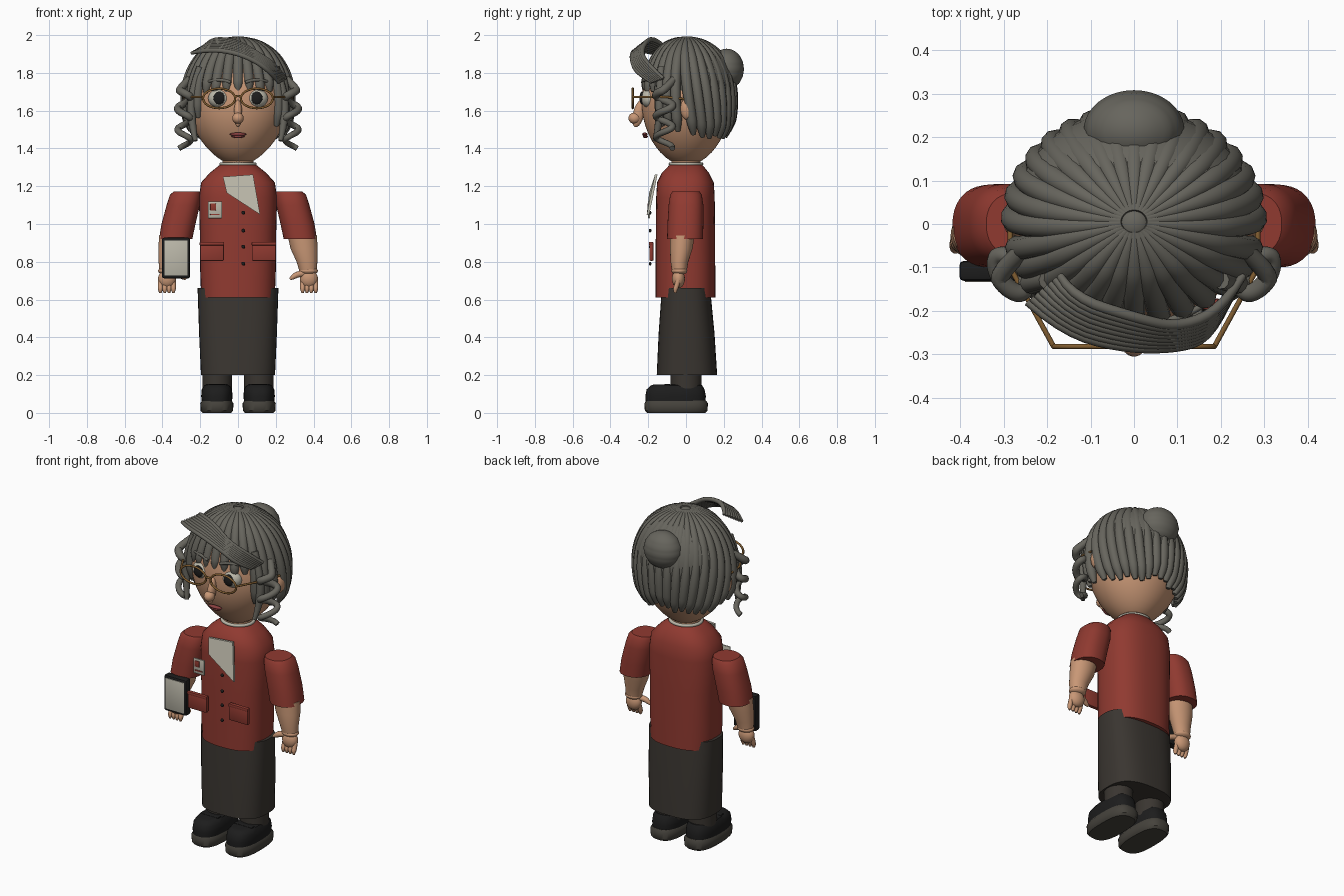
import bpy, bmesh, math, random
from mathutils import Vector, Matrix, Euler

if "Cube" in bpy.data.objects:
    bpy.data.objects.remove(bpy.data.objects["Cube"])
random.seed(4)
pi, sin, cos = math.pi, math.sin, math.cos

def mat(name, r, g, b):
    m = bpy.data.materials.new(name)
    m.diffuse_color = (r, g, b, 1)
    m.use_nodes = True
    m.node_tree.nodes["Principled BSDF"].inputs["Base Color"].default_value = m.diffuse_color
    return m

SKIN = mat("skin", .58, .31, .18)
HAIR = mat("hair", .135, .13, .11)
RED = mat("red_cloth", .28, .042, .03)
SKIRT = mat("skirt_cloth", .042, .036, .03)
BLACK = mat("black", .012, .012, .012)
SOLE = mat("sole", .06, .055, .045)
WHITE = mat("off_white", .5, .48, .4)
GOLD = mat("gold", .22, .11, .03)
LIP = mat("lip", .25, .05, .05)

def finish(o, m, angle=40):
    o.data.materials.clear()
    o.data.materials.append(m)
    bpy.ops.object.select_all(action='DESELECT')
    o.select_set(True)
    bpy.context.view_layer.objects.active = o
    bpy.ops.object.shade_smooth_by_angle(angle=math.radians(angle))
    return o

def from_bm(name, bm, m, angle=40):
    bmesh.ops.recalc_face_normals(bm, faces=bm.faces)
    me = bpy.data.meshes.new(name)
    bm.to_mesh(me)
    bm.free()
    o = bpy.data.objects.new(name, me)
    bpy.context.collection.objects.link(o)
    return finish(o, m, angle)

def ball(name, c, r, m, rot=(0, 0, 0), shape=None, seg=32):
    bm = bmesh.new()
    bmesh.ops.create_uvsphere(bm, u_segments=seg, v_segments=seg // 2, radius=1)
    if shape:
        for v in bm.verts:
            shape(v.co)
    bm.transform(Matrix.LocRotScale(Vector(c), Euler(rot), Vector(r)))
    return from_bm(name, bm, m)

def box(name, c, size, m, rot=(0, 0, 0), bev=.006):
    bm = bmesh.new()
    bmesh.ops.create_cube(bm, size=1, matrix=Matrix.Diagonal((*size, 1)))
    bmesh.ops.bevel(bm, geom=bm.edges[:], offset=bev, segments=2, affect='EDGES', profile=.5)
    bm.transform(Matrix.LocRotScale(Vector(c), Euler(rot), None))
    return from_bm(name, bm, m)

# stacked cross-sections: (cx, cy, z, rx, ry); p > 2 makes them boxier
def loft(name, secs, m, p=2.0, n=40):
    bm = bmesh.new()
    rings = []
    for cx, cy, z, rx, ry in secs:
        ring = []
        for i in range(n):
            c, s = cos(2 * pi * i / n), sin(2 * pi * i / n)
            ring.append(bm.verts.new((cx + rx * math.copysign(abs(c) ** (2 / p), c),
                                      cy + ry * math.copysign(abs(s) ** (2 / p), s), z)))
        rings.append(ring)
    for a, b in zip(rings, rings[1:]):
        for i in range(n):
            bm.faces.new((a[i], a[(i + 1) % n], b[(i + 1) % n], b[i]))
    bm.faces.new(rings[0])
    bm.faces.new(rings[-1])
    return from_bm(name, bm, m)

# bundle of round tubes; each path is a list of (x, y, z, radius)
def tubes(name, paths, m, smooth=True, cyclic=False):
    cu = bpy.data.curves.new(name, 'CURVE')
    cu.dimensions, cu.bevel_depth, cu.bevel_resolution = '3D', 1, 3
    cu.use_fill_caps = True
    for pts in paths:
        sp = cu.splines.new('NURBS' if smooth else 'POLY')
        sp.points.add(len(pts) - 1)
        for q, (x, y, z, r) in zip(sp.points, pts):
            q.co, q.radius = (x, y, z, 1), r
        sp.use_cyclic_u = cyclic
        if smooth:
            sp.order_u, sp.use_endpoint_u, sp.resolution_u = 3, not cyclic, 4
    tmp = bpy.data.objects.new(name + "_curve", cu)
    bpy.context.collection.objects.link(tmp)
    dg = bpy.context.evaluated_depsgraph_get()
    me = bpy.data.meshes.new_from_object(tmp.evaluated_get(dg))
    bpy.data.objects.remove(tmp)
    o = bpy.data.objects.new(name, me)
    bpy.context.collection.objects.link(o)
    return finish(o, m, 50)

# head, neck, face
def chin(v):
    if v.z < 0:
        v.x *= 1 - .2 * v.z * v.z
        v.y *= 1 - .08 * v.z * v.z
ball("head", (0, 0, 1.645), (.265, .235, .335), SKIN, shape=chin, seg=48)
loft("neck", [(0, 0, 1.26, .085, .08), (0, 0, 1.4, .08, .075)], SKIN)
ball("nose_bridge", (0, -.25, 1.585), (.022, .03, .075), SKIN, rot=(-.25, 0, 0))
ball("nose_tip", (0, -.272, 1.56), (.03, .033, .03), SKIN)
ball("upper_lip", (0, -.218, 1.475), (.045, .014, .009), LIP)
ball("lower_lip", (0, -.215, 1.463), (.034, .014, .008), LIP)
for s in (1, -1):
    ball("eyeball", (s * .1, -.195, 1.665), (.058, .045, .05), WHITE)
    ball("pupil", (s * .1, -.232, 1.667), (.03, .014, .034), BLACK)
    ball("ear", (s * .272, .01, 1.61), (.03, .04, .06), SKIN)
    tubes("eyebrow", [[(s * .04, -.23, 1.75, .008), (s * .1, -.225, 1.775, .01),
                       (s * .17, -.18, 1.75, .006)]], HAIR)
    # glasses
    tubes("lens_frame", [[(s * .1 + .085 * cos(a), -.282, 1.665 + .052 * sin(a), .006)
          for a in [2 * pi * i / 32 for i in range(32)]]], GOLD, False, True)
    tubes("temple_arm", [[(s * .185, -.282, 1.672, .006), (s * .285, -.1, 1.672, .006),
                          (s * .285, 0, 1.66, .006)]], GOLD, False)
tubes("glasses_bridge", [[(-.018, -.282, 1.67, .006), (0, -.285, 1.685, .006), (.018, -.282, 1.67, .006)]], GOLD)

# hair: scalp, radial strands, bun, swept fringe, side curls
ball("scalp", (0, .04, 1.715), (.272, .225, .262), HAIR)
strands = []
N = 30
for i in range(N):
    a = 2 * pi * (i + .5) / N
    front = -sin(a)
    t_end = 2.28 - random.random() * .18
    if front > .8:
        t_end = 1.36 + random.random() * .16
    elif front > .45:
        t_end = 1.8 + random.random() * .25
    path = []
    for k in range(13):
        t = .1 + (t_end - .1) * k / 12
        rr = sin(t) if t < pi / 2 else 1 - .32 * (t - pi / 2) ** 2
        b = a + .06 * t * t * cos(a) * (1 if front < .3 else .3)
        r = .012 + .016 * min(1, k / 4)
        if k == 12:
            r = .012
        path.append((.28 * rr * cos(b), .005 + (.245 if front < 0 else .225) * rr * sin(b), 1.66 + .322 * cos(t), r))
    strands.append(path)
tubes("hair_strands", strands, HAIR)
ball("hair_crown", (0, 0, 1.97), (.035, .035, .022), HAIR)

def grooves(v):
    f = 1 - .03 * abs(sin(v.z * 9))
    v.x *= f
    v.y *= f
ball("hair_bun", (0, .215, 1.82), (.116, .093, .108), HAIR, shape=grooves, seg=48)

outer = [(-.245, -.18, 1.905), (-.16, -.25, 1.925), (-.02, -.285, 1.91), (.1, -.285, 1.86), (.175, -.26, 1.80), (.215, -.18, 1.75)]
inner = [(-.17, -.12, 1.945), (-.14, -.17, 1.985), (0, -.215, 1.965), (.1, -.24, 1.905), (.2, -.2, 1.84), (.25, -.12, 1.77)]
W = 8
tubes("swept_fringe", [[(*Vector(o).lerp(Vector(n), j / (W - 1)), .009 if k in (0, 5) else .013)
      for k, (o, n) in enumerate(zip(outer, inner))] for j in range(W)], HAIR)
for s in (1, -1):
    path = [(s * .255, -.06, 1.77, .02)]
    for k in range(34):
        a = k * 2 * pi * 2.8 / 33
        path.append((s * (.285 + .036 * cos(a + .6)), -.115 - .045 * sin(a), 1.71 - .31 * k / 33, .022 - .007 * k / 33))
    tubes("side_curl", [path], HAIR)
    tubes("front_lock", [[(s * .2, -.13, 1.83, .02), (s * .25, -.14, 1.68, .024),
                          (s * .245, -.14, 1.53, .022), (s * .225, -.165, 1.44, .012)]], HAIR)

# tunic, skirt, collar
loft("tunic", [(0, -.003, .61, .195, .158), (0, -.003, .75, .2, .158), (0, -.003, .95, .202, .157),
               (0, -.003, 1.14, .207, .155), (0, -.003, 1.22, .195, .15), (0, -.003, 1.27, .15, .125),
               (0, 0, 1.31, .1, .09), (0, 0, 1.315, .085, .08)], RED, 2.5)
loft("skirt", [(0, .005, .2, .196, .16), (0, .003, .42, .206, .148), (0, 0, .66, .214, .128)], SKIRT, 2.7)
tubes("collar", [[(.09 * cos(a), .083 * sin(a), 1.318, .009)
      for a in [2 * pi * i / 32 for i in range(32)]]], WHITE, False, True)

# front details
bm = bmesh.new()
quad = [(-.08, -.168, 1.25), (.08, -.165, 1.262), (.117, -.208, 1.05), (-.06, -.195, 1.165)]
f = bm.faces.new([bm.verts.new(p) for p in quad])
ext = bmesh.ops.extrude_face_region(bm, geom=[f])
bmesh.ops.translate(bm, vec=(0, .014, 0), verts=[v for v in ext['geom'] if isinstance(v, bmesh.types.BMVert)])
from_bm("neckerchief", bm, WHITE)
for x in (-.138, .137):
    box("pocket", (x, -.183, .855), (.127, .022, .1), RED)
    box("pocket_flap", (x, -.188, .896), (.13, .018, .018), RED, bev=.004)
for z in (1.06, .965, .88, .79):
    ball("button", (.028, -.19, z), (.01, .007, .01), BLACK, seg=16)
box("badge", (-.122, -.195, 1.075), (.074, .01, .09), WHITE, bev=.003)
box("badge_photo", (-.132, -.201, 1.09), (.03, .006, .036), RED, bev=.002)
box("badge_stripe", (-.122, -.201, 1.05), (.05, .006, .007), RED, bev=.002)

# arms, hands, legs, shoes
for s in (1, -1):
    loft("sleeve", [(s * .33, -.005, .92, .088, .095), (s * .315, -.003, 1.0, .09, .095),
                    (s * .29, 0, 1.1, .088, .092), (s * .278, 0, 1.155, .082, .084),
                    (s * .27, 0, 1.172, .07, .072)], RED, 2.3)
    loft("forearm", [(s * .372, -.035, .745, .045, .038), (s * .365, -.035, .8, .055, .047),
                     (s * .35, -.025, .87, .072, .06), (s * .34, -.02, .94, .077, .065)], SKIN)
    ball("wrist", (s * .373, -.035, .752, ), (.05, .042, .022), SKIN)
    ball("palm", (s * .375, -.04, .71), (.048, .034, .05), SKIN)
    for j in range(4):
        x = s * (.342 + .023 * j)
        tubes("finger", [[(x, -.04, .705, .013), (x, -.05, .672, .014), (x, -.058, .65, .013),
                          (x, -.056, .635, .006)]], SKIN)
    tubes("thumb", [[(s * .36, -.045, .74, .018), (s * .315, -.055, .735, .017),
                     (s * .29, -.06, .718, .014), (s * .275, -.06, .708, .006)]], SKIN)
    loft("ankle", [(s * .11, 0, .1, .077, .08), (s * .11, 0, .3, .08, .085)], SKIRT)
    x = s * .112
    loft("shoe_sole", [(x, -.052, 0, .076, .155), (x, -.052, .012, .086, .166), (x, -.052, .05, .088, .168),
                       (x, -.052, .066, .078, .158)], SOLE, 2.8)
    loft("shoe_upper", [(x, -.055, .055, .08, .158), (x, -.055, .09, .083, .16), (x, -.055, .125, .08, .153),
                        (x, -.05, .146, .066, .135), (x, -.05, .15, .05, .12)], BLACK, 2.7)
    box("shoe_strap", (x, -.1, .142), (.12, .035, .022), BLACK)

# tablet held at the right hand
box("tablet", (-.328, -.108, .82), (.148, .046, .215), BLACK, bev=.01)
box("tablet_screen", (-.328, -.131, .82), (.122, .006, .185), WHITE, bev=.002)
